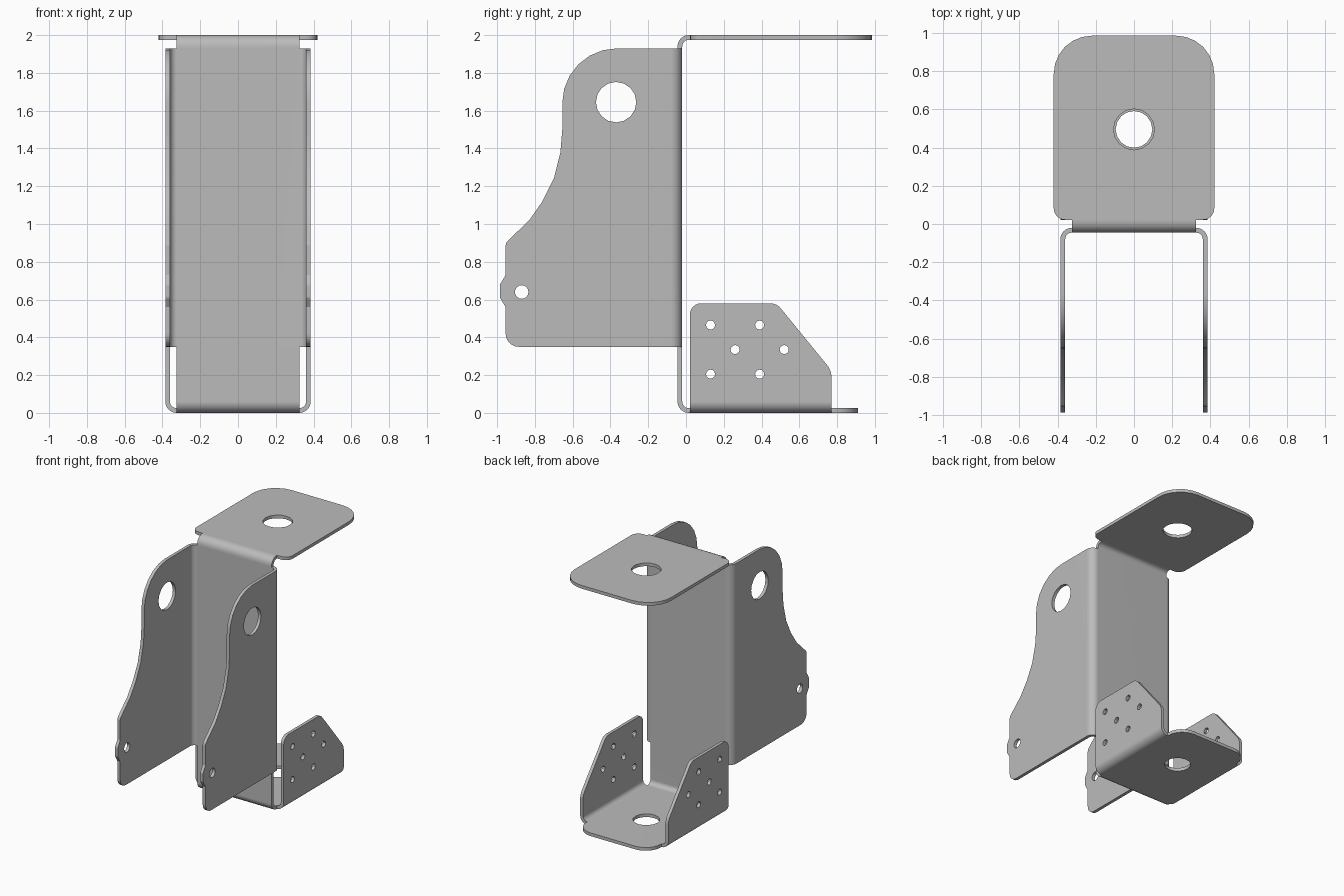
import bpy, bmesh, math
from mathutils import Vector

if "Cube" in bpy.data.objects:
    bpy.data.objects.remove(bpy.data.objects["Cube"], do_unlink=True)

THICK = 0.025           # sheet thickness
MID = THICK / 2
OUTER = 0.06            # outside bend radius
R = OUTER - MID         # bend radius at mid-sheet
HALF = 0.325            # half width of the flat strip
WALL = HALF + R         # x of the side plates
SPINE_Y = -0.0325       # y of the upright strip
FOLD_Y = SPINE_Y + R    # where the top and bottom plates begin
SIDE_Y = SPINE_Y - R    # where the side plates begin
X, Y, Z = Vector((1, 0, 0)), Vector((0, 1, 0)), Vector((0, 0, 1))

bm = bmesh.new()


def rounded(corners, steps=6):
    """Outline from (u, v) corners, or (u, v, radius) for filleted ones."""
    pts = []
    for i, c in enumerate(corners):
        p = Vector(c[:2])
        if len(c) == 2:
            pts.append(p)
            continue
        da = (Vector(corners[i - 1][:2]) - p).normalized()
        db = (Vector(corners[(i + 1) % len(corners)][:2]) - p).normalized()
        half = da.angle(db) / 2
        t = c[2] / math.tan(half)
        centre = p + (da + db).normalized() * c[2] / math.sin(half)
        a, b = p + da * t - centre, p + db * t - centre
        turn = math.pi - 2 * half
        for k in range(steps + 1):
            f = k / steps
            pts.append(centre + (a * math.sin((1 - f) * turn)
                                 + b * math.sin(f * turn)) / math.sin(turn))
    return pts


def circle(u, v, r, n=16):
    return [Vector((u + r * math.cos(math.tau * k / n),
                    v + r * math.sin(math.tau * k / n))) for k in range(n)]


def plate(outline, holes, place):
    """Flat sheet with holes; place maps (u, v) to a point."""
    edges = []
    for loop in [rounded(outline)] + [circle(*h) for h in holes]:
        vs = [bm.verts.new(place(p.x, p.y)) for p in loop]
        edges += [bm.edges.new((vs[i - 1], vs[i])) for i in range(len(vs))]
    bmesh.ops.triangle_fill(bm, edges=edges, use_beauty=True)


def bend(a, b, along, into, steps=6):
    """Quarter bend from the edge a-b, leaving along one way, ending into another."""
    rows = []
    for k in range(steps + 1):
        t = math.pi / 2 * k / steps
        off = R * (math.sin(t) * along + (1 - math.cos(t)) * into)
        rows.append([bm.verts.new(Vector(p) + off) for p in (a, b)])
    for (p, q), (s, w) in zip(rows, rows[1:]):
        bm.faces.new((p, q, w, s))


# upright strip
low, high = 0.35, 1.93
plate([(-HALF, OUTER), (HALF, OUTER), (HALF, low), (HALF, high), (HALF, 2 - OUTER),
       (-HALF, 2 - OUTER), (-HALF, high), (-HALF, low)], [],
      lambda u, v: (u, SPINE_Y, v))

# bends to the top and bottom plates
for z, way in ((OUTER, -Z), (2 - OUTER, Z)):
    bend((-HALF, SPINE_Y, z), (HALF, SPINE_Y, z), way, Y)

# top plate
lip = 0.022
plate([(-HALF, FOLD_Y), (HALF, FOLD_Y), (HALF, lip), (0.42, lip, 0.06),
       (0.42, 0.985, 0.2), (-0.42, 0.985, 0.2), (-0.42, lip, 0.06), (-HALF, lip)],
      [(0, 0.495, 0.107)], lambda u, v: (u, v, 2 - MID))

# bottom plate
ear_a, ear_b = 0.02, 0.77
plate([(-HALF, FOLD_Y), (HALF, FOLD_Y), (HALF, ear_a), (HALF, ear_b),
       (HALF, 0.91, 0.13), (-HALF, 0.91, 0.13), (-HALF, ear_b), (-HALF, ear_a)],
      [(0, 0.495, 0.096)], lambda u, v: (u, v, MID))

# side plate and ear outlines in (y, z)
side = [(SIDE_Y, low), (-0.955, low, 0.07), (-0.955, 0.56), (-0.985, 0.61, 0.03),
        (-0.985, 0.68, 0.03), (-0.955, 0.73), (-0.955, 0.9, 0.04), (-0.83, 1.02),
        (-0.76, 1.12), (-0.7, 1.24), (-0.665, 1.38), (-0.655, 1.5),
        (-0.655, high, 0.29), (SIDE_Y, high)]
side_holes = [(-0.37, 1.645, 0.107), (-0.87, 0.64, 0.036)]
ear = [(ear_a, OUTER), (ear_b, OUTER), (ear_b, 0.225, 0.1),
       (0.48, 0.58, 0.07), (ear_a, 0.58, 0.06)]
ear_holes = [(y + dy, z, 0.024, 12) for y in (0.13, 0.39)
             for dy, z in ((0, 0.205), (0.13, 0.335), (0, 0.465))]

for s in (-1, 1):
    place = lambda u, v: (s * WALL, u, v)
    bend((s * HALF, SPINE_Y, low), (s * HALF, SPINE_Y, high), s * X, -Y)
    plate(side, side_holes, place)
    bend((s * HALF, ear_a, MID), (s * HALF, ear_b, MID), s * X, Z)
    plate(ear, ear_holes, place)

# weld into one folded sheet
bmesh.ops.remove_doubles(bm, verts=bm.verts[:], dist=0.0005)
bmesh.ops.recalc_face_normals(bm, faces=bm.faces[:])
mesh = bpy.data.meshes.new("folded_bracket")
bm.to_mesh(mesh)
bm.free()
bracket = bpy.data.objects.new("folded_bracket", mesh)
bpy.context.collection.objects.link(bracket)

# bare metal
metal = bpy.data.materials.new("grey_metal")
metal.use_nodes = True
grey = (0.5, 0.5, 0.5, 1)
metal.diffuse_color = grey
metal.node_tree.nodes["Principled BSDF"].inputs["Base Color"].default_value = grey
mesh.materials.append(metal)

# thickness and shading
bpy.ops.object.select_all(action='DESELECT')
bracket.select_set(True)
bpy.context.view_layer.objects.active = bracket
solid = bracket.modifiers.new("thickness", 'SOLIDIFY')
solid.thickness = THICK
solid.offset = 0
solid.use_even_offset = True
bpy.ops.object.modifier_apply(modifier=solid.name)
bpy.ops.object.shade_smooth_by_angle(angle=math.radians(30))
weighted = bracket.modifiers.new("flat_face_shading", 'WEIGHTED_NORMAL')
weighted.keep_sharp = True
